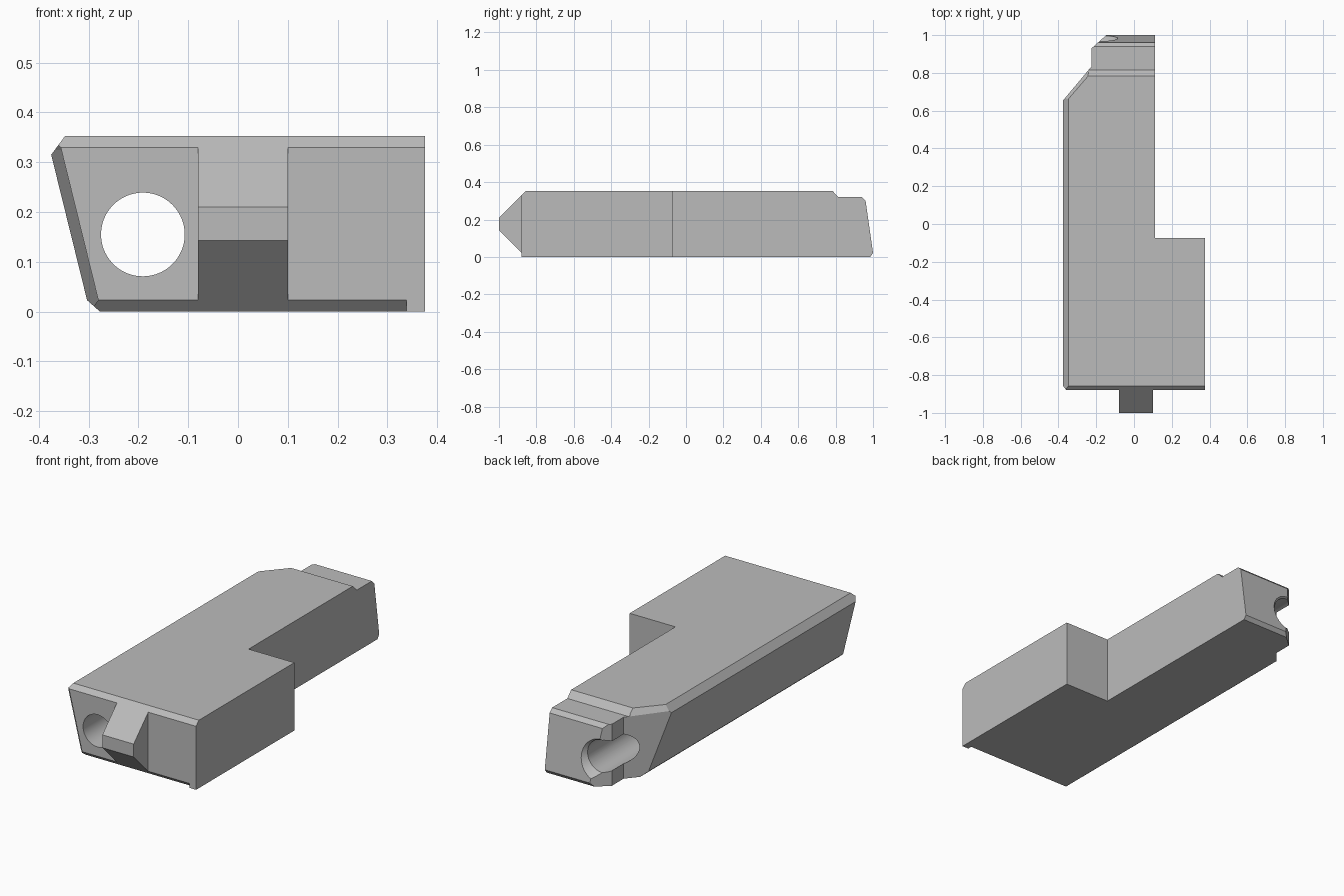
import bpy, bmesh
from math import radians
from mathutils import Vector

if "Cube" in bpy.data.objects:
    bpy.data.objects.remove(bpy.data.objects["Cube"])

grey = bpy.data.materials.new("plain_grey")
grey.use_nodes = True
grey.diffuse_color = (0.5, 0.5, 0.5, 1)
grey.node_tree.nodes["Principled BSDF"].inputs["Base Color"].default_value = (0.5, 0.5, 0.5, 1)


def prism(name, points, axis, start, end):
    """Extrude a 2D outline along one axis (the outline uses the other two, in order)."""
    def place(p, depth):
        c = list(p)
        c.insert(axis, depth)
        return c
    bm = bmesh.new()
    face = bm.faces.new([bm.verts.new(place(p, start)) for p in points])
    move = Vector(place((0, 0), end - start))
    new = bmesh.ops.extrude_face_region(bm, geom=[face])["geom"]
    bmesh.ops.translate(bm, vec=move, verts=[v for v in new if isinstance(v, bmesh.types.BMVert)])
    bmesh.ops.recalc_face_normals(bm, faces=bm.faces)
    mesh = bpy.data.meshes.new(name)
    bm.to_mesh(mesh)
    bm.free()
    mesh.materials.append(grey)
    obj = bpy.data.objects.new(name, mesh)
    bpy.context.collection.objects.link(obj)
    return obj


def slab(name, point, normal, size):
    """Box resting on a tilted plane, used to shave off a chamfer."""
    x, y, z = (s / 2 for s in size)
    obj = prism(name, [(-x, -y), (x, -y), (x, y), (-x, y)], 2, 0, 2 * z)
    obj.location = point
    obj.rotation_euler = Vector(normal).to_track_quat('Z', 'Y').to_euler()
    return obj


def round_cutter(name, r1, r2, start, end):
    """Cylinder or cone along the bore axis."""
    bpy.ops.mesh.primitive_cone_add(vertices=96, radius1=r1, radius2=r2, depth=end - start,
                                    location=(-0.191, (start + end) / 2, 0.155),
                                    rotation=(radians(-90), 0, 0))
    obj = bpy.context.object
    obj.name = name
    obj.data.materials.append(grey)
    return obj


def combine(target, tool, operation):
    mod = target.modifiers.new(tool.name, 'BOOLEAN')
    mod.operation, mod.solver, mod.object = operation, 'EXACT', tool
    bpy.context.view_layer.update()
    bpy.context.view_layer.objects.active = target
    bpy.ops.object.modifier_apply(modifier=mod.name)
    bpy.data.objects.remove(tool)


# Main block: side outline crossed with the end outline and the plan outline
body = prism("body", [(-0.88, 0), (0.985, 0), (1, 0.02), (0.96, 0.30), (0.94, 0.32), (0.815, 0.32),
                      (0.783, 0.353), (-0.857, 0.353), (-0.88, 0.33)], 0, -0.5, 0.375)
end_outline = prism("end_outline", [(-0.277, 0), (0.5, 0), (0.5, 0.353), (-0.347, 0.353),
                                    (-0.375, 0.315), (-0.303, 0.023)], 1, -1.2, 1.2)
plan_outline = prism("plan_outline", [(-0.5, -1.1), (0.6, -1.1), (0.6, -0.073), (0.112, -0.073),
                                      (0.112, 1.1), (-0.035, 1.1), (-0.225, 0.93),
                                      (-0.225, 0.834), (-0.5, 0.506)], 2, -0.1, 0.6)
combine(body, end_outline, 'INTERSECT')
combine(body, plan_outline, 'INTERSECT')

# Chamfers: front lower edge (stops short of the left side), front right edge, slanted rear corner
combine(body, prism("lower_chamfer", [(-0.903, 0.046), (-0.837, -0.02), (-0.95, -0.05)],
                    0, -0.6, 0.338), 'DIFFERENCE')
combine(body, slab("side_chamfer", (-0.356, -0.88, 0.33), (-0.971, -1, -0.239), (1, 1.5, 0.2)), 'DIFFERENCE')
combine(body, slab("rear_chamfer", (-0.33, 0.709, 0.323), (-0.022, 0.019, 0.017), (0.26, 0.08, 0.1)), 'DIFFERENCE')

# Front lug, sharing the sloping planes of the front edges
combine(body, prism("lug", [(-1, 0.143), (-0.857, 0), (-0.7, 0), (-0.7, 0.353), (-0.857, 0.353),
                            (-1, 0.21)], 0, -0.08, 0.1), 'UNION')

# Round bore, opening into a groove along the tail, with a countersunk mouth
combine(body, round_cutter("bore", 0.084, 0.084, -1.1, 1.1), 'DIFFERENCE')
combine(body, round_cutter("countersink", 0.083, 0.143, 0.96, 1.02), 'DIFFERENCE')

# Smooth bore, crisp edges
bpy.ops.object.select_all(action='DESELECT')
body.select_set(True)
bpy.context.view_layer.objects.active = body
bpy.ops.object.shade_smooth_by_angle(angle=radians(20))
